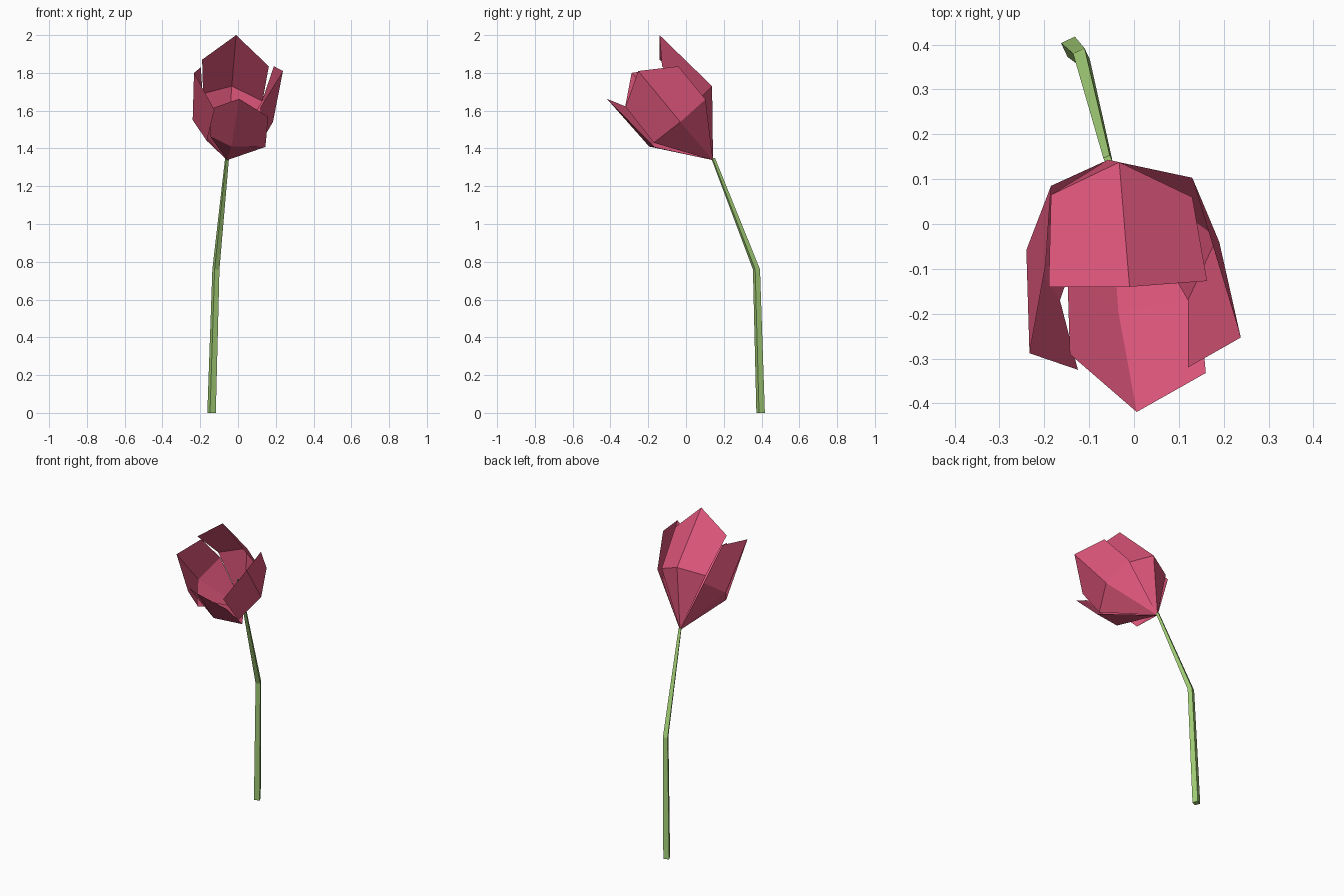
import bpy, bmesh, math
from mathutils import Vector

if "Cube" in bpy.data.objects:
    bpy.data.objects.remove(bpy.data.objects["Cube"])


def material(name, rgb):
    m = bpy.data.materials.new(name)
    m.diffuse_color = (*rgb, 1)
    m.use_nodes = True
    m.node_tree.nodes["Principled BSDF"].inputs["Base Color"].default_value = m.diffuse_color
    return m


PINK = material("petal_pink", (0.73, 0.093, 0.195))
GREEN = material("stem_green", (0.36, 0.61, 0.18))
BASE = Vector((-0.058, 0.143, 1.338))      # where all petals meet the stem


def finish(name, bm, mat):
    me = bpy.data.meshes.new(name)
    bm.to_mesh(me)
    bm.free()
    me.materials.append(mat)
    ob = bpy.data.objects.new(name, me)
    bpy.context.collection.objects.link(ob)
    return ob


def tube(name, path, mat, turn=70):
    """Four-sided tapering tube; path holds (centre, radius)."""
    bm = bmesh.new()
    rings = []
    for c, r in path:
        ring = []
        for k in range(4):
            a = math.radians(turn + 90 * k)
            ring.append(bm.verts.new(Vector(c) + Vector((r * math.cos(a), r * math.sin(a), 0))))
        rings.append(ring)
    for lo, hi in zip(rings, rings[1:]):
        for k in range(4):
            bm.faces.new((lo[k], lo[(k + 1) % 4], hi[(k + 1) % 4], hi[k]))
    bm.faces.new(rings[0][::-1])
    bm.faces.new(rings[-1])
    finish(name, bm, mat)


def petal(name, middle, upper):
    """Creased sheet: two triangles from the base, then two quads to the tip."""
    bm = bmesh.new()
    b = bm.verts.new(BASE)
    mid = [bm.verts.new(p) for p in middle]
    top = [bm.verts.new(p) for p in upper]
    for i in range(2):
        bm.faces.new((b, mid[i + 1], mid[i]))
        bm.faces.new((mid[i], mid[i + 1], top[i + 1], top[i]))
    finish(name, bm, PINK)


# Stem, bent once under the flower
tube("stem", [((-0.14, 0.395, 0), 0.024), ((-0.117, 0.373, 0.76), 0.02),
              (BASE + Vector((0, 0, 0.012)), 0.011)], GREEN)

# Two thin stamens inside the cup
for i, tip in enumerate([(-0.04, 0.0, 1.48), (-0.04, 0.055, 1.56)]):
    tube(f"stamen_{i + 1}", [(BASE, 0.004), (tip, 0.007)], GREEN)

# Four petals: middle row, then upper row with the tip in its centre
petal("back_petal",
      [(-0.185, 0.065, 1.69), (-0.033, 0.138, 1.73), (0.13, 0.06, 1.65)],
      [(-0.19, -0.14, 1.87), (-0.01, -0.14, 2.0), (0.163, -0.127, 1.835)])
petal("right_petal",
      [(0.13, 0.103, 1.66), (0.185, -0.03, 1.54), (0.12, -0.17, 1.43)],
      [(0.19, -0.04, 1.835), (0.238, -0.253, 1.81), (0.12, -0.32, 1.62)])
petal("front_petal",
      [(0.145, -0.165, 1.408), (-0.035, -0.195, 1.41), (-0.148, -0.125, 1.465)],
      [(0.16, -0.332, 1.567), (0.006, -0.419, 1.663), (-0.143, -0.29, 1.61)])
petal("left_petal",
      [(-0.165, -0.17, 1.44), (-0.24, -0.058, 1.55), (-0.185, 0.085, 1.65)],
      [(-0.125, -0.325, 1.605), (-0.233, -0.288, 1.80), (-0.197, -0.09, 1.83)])
